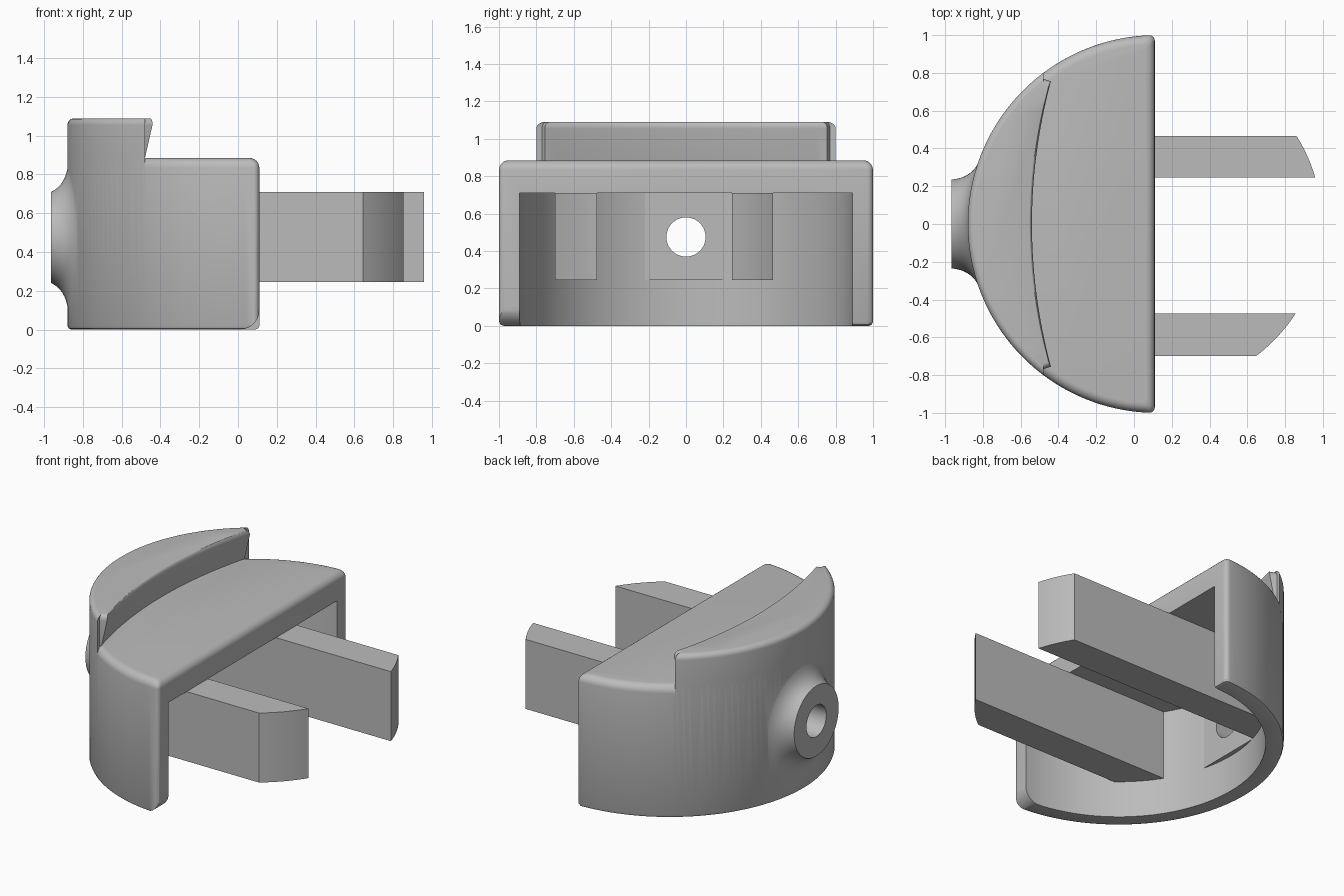
import bpy, bmesh
from math import sin, cos, pi, sqrt, asin

cube = bpy.data.objects.get("Cube")
if cube:
    bpy.data.objects.remove(cube, do_unlink=True)

GREY = (0.5, 0.5, 0.5, 1)
mat = bpy.data.materials.new("plain grey")
mat.use_nodes = True
mat.diffuse_color = GREY
mat.node_tree.nodes["Principled BSDF"].inputs["Base Color"].default_value = GREY

CX, FRONT = 0.12, 0.11           # disc centre and flat face
Z_MID, Z_LOW, Z_CEIL, Z_TOP = 0.475, 0.245, 0.71, 0.885


def loft(name, rings):
    """Closed solid through rings with equal point counts."""
    bm = bmesh.new()
    rows = [[bm.verts.new(p) for p in ring] for ring in rings]
    n = len(rows[0])
    for a, b in zip(rows, rows[1:]):
        for i in range(n):
            j = (i + 1) % n
            bm.faces.new((a[i], a[j], b[j], b[i]))
    bm.faces.new(rows[0][::-1])
    bm.faces.new(rows[-1])
    bmesh.ops.recalc_face_normals(bm, faces=bm.faces)
    mesh = bpy.data.meshes.new(name)
    bm.to_mesh(mesh)
    bm.free()
    ob = bpy.data.objects.new(name, mesh)
    ob.data.materials.append(mat)
    bpy.context.collection.objects.link(ob)
    return ob


def prism(name, outline, z0, z1):
    return loft(name, [[(x, y, z) for x, y in outline] for z in (z0, z1)])


def combine(target, tool, operation):
    bpy.ops.object.select_all(action='DESELECT')
    bpy.context.view_layer.objects.active = target
    target.select_set(True)
    mod = target.modifiers.new(operation, 'BOOLEAN')
    mod.operation, mod.object, mod.solver = operation, tool, 'EXACT'
    bpy.ops.object.modifier_apply(modifier=mod.name)
    bpy.data.objects.remove(tool, do_unlink=True)


def smooth(ob, angle=0.5):
    bpy.ops.object.select_all(action='DESELECT')
    bpy.context.view_layer.objects.active = ob
    ob.select_set(True)
    bpy.ops.object.shade_smooth_by_angle(angle=angle)


def arc(r, a0, a1, n, cx=CX, cy=0):
    return [(cx + r * cos(a0 + (a1 - a0) * i / n), cy + r * sin(a0 + (a1 - a0) * i / n))
            for i in range(n + 1)]


def round_over(z, r, n=6):
    """(height, inset) pairs for a rounded top edge."""
    return [(z - r + r * sin(pi / 2 * i / n), r - r * cos(pi / 2 * i / n)) for i in range(n + 1)]


# Half-disc housing with rounded rim and corners
def housing_outline(inset):
    r, c, xf = 1 - inset, 0.03, FRONT - inset
    start = pi / 2 + asin((CX - xf + c) / r)
    corner = arc(c, 0, pi / 2, 5, xf - c, r - c)
    return ([(x, y) for x, y in corner[:-1]] + arc(r, start, 2 * pi - start, 80)
            + [(x, -y) for x, y in corner[-2::-1]])


layers = [(0, 0.02), (0.006, 0.006), (0.02, 0)] + round_over(Z_TOP, 0.05)
housing = loft("housing", [[(x, y, z) for x, y in housing_outline(i)] for z, i in layers])


# Raised crescent lip whose inner face leans over the top
def lip_outline(z, inset):
    r = 1 - inset
    start = pi / 2 + asin(0.6 / r)
    k = 1 - inset
    lean = 0.04 * min(1, max(0, (1.06 - z) / 0.17)) + inset * 0.4
    inner = [(-0.54 - lean + 0.1 * t * t, 0.755 * k * t) for t in
             [-1 + i / 12 for i in range(25)]]
    return (arc(r, start, 2 * pi - start, 60) + [(-0.486, -0.77 * k)] + inner
            + [(-0.486, 0.77 * k)])


lip_layers = [(0.8, 0), (Z_TOP, 0)] + round_over(1.09, 0.035)
lip = loft("lip", [[(x, y, z) for x, y in lip_outline(z, i)] for z, i in lip_layers])
combine(housing, lip, 'UNION')

# Hollow underside, open to the front
cavity = prism("cavity", [(0.5, 0.89)] + arc(0.89, pi / 2, 1.5 * pi, 64) + [(0.5, -0.89)],
               -0.1, Z_CEIL)
combine(housing, cavity, 'DIFFERENCE')

# Rounded lower corner of the right leg
profile = arc(0.1, -pi / 2, 0, 10, 0.01, 0.1) + [(0.2, 0.1), (0.2, -0.1), (0.01, -0.1)]
corner = loft("corner_cutter", [[(x, y, z) for x, z in profile] for y in (-1.1, -0.7)])
combine(housing, corner, 'DIFFERENCE')

# Flat pad inside the wall
pad = prism("pad", [(-0.74, -0.22), (-0.74, 0.22), (-0.8, 0.22), (-0.8, -0.22)],
            Z_LOW, Z_CEIL + 0.02)
combine(housing, pad, 'UNION')

# Flared round boss on the curved wall
rings = [[] for _ in range(13)]
for s in range(64):
    a = 2 * pi * s / 64
    side = cos(a) ** 2
    r_end = 0.37 - 0.04 * side
    x_end = CX - sqrt(1 - (r_end * cos(a)) ** 2) + 0.002
    p0, p1, p2 = (-0.965, 0.235), (-0.89 + 0.03 * side, 0.27 - 0.025 * side), (x_end, r_end)
    pts = []
    for i in range(12):
        t = i / 11
        pts.append([(1 - t) ** 2 * u + 2 * t * (1 - t) * v + t * t * w
                    for u, v, w in zip(p0, p1, p2)])
    pts.append([-0.79, 0.3])
    for ring, (x, r) in zip(rings, pts):
        ring.append((x, r * cos(a), Z_MID + r * sin(a)))
boss = loft("boss", rings)
combine(housing, boss, 'UNION')

# Bore through boss, wall and pad
circle = arc(0.105, 0, 2 * pi, 48, 0, Z_MID)[:-1]
bore = loft("bore", [[(x, y, z) for y, z in circle] for x in (-1.2, -0.5)])
combine(housing, bore, 'DIFFERENCE')
smooth(housing)

# Two prongs with ends trimmed to a common circle
for name, y0, y1 in (("left_prong", 0.245, 0.465), ("right_prong", -0.7, -0.475)):
    tip = arc(0.875, asin(y0 / 0.875), asin(y1 / 0.875), 10)
    root = [(CX - sqrt(0.91 ** 2 - y * y), y) for y in (y1, y0)]
    smooth(prism(name, tip + root, Z_LOW, Z_CEIL))
